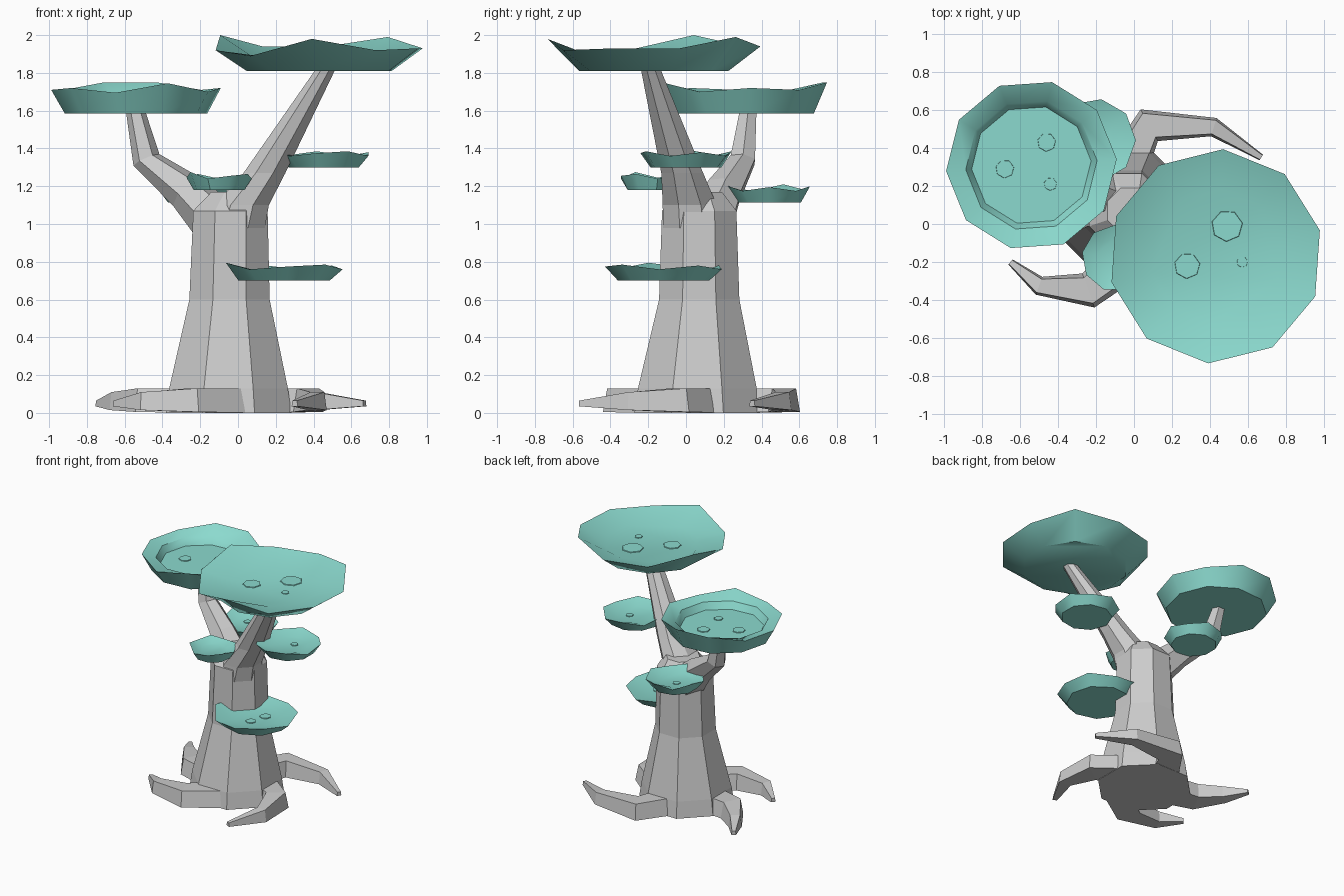
import bpy, bmesh, math
from mathutils import Vector

if "Cube" in bpy.data.objects:
    bpy.data.objects.remove(bpy.data.objects["Cube"])

teal = bpy.data.materials.new("teal_foliage")
teal.diffuse_color = (0.26, 0.70, 0.62, 1)
teal.use_nodes = True
teal.node_tree.nodes["Principled BSDF"].inputs["Base Color"].default_value = teal.diffuse_color


def loft(name, rings, mat=None, smooth=None):
    """Skin a list of equal-length rings and cap both ends."""
    bm = bmesh.new()
    vs = [[bm.verts.new(p) for p in r] for r in rings]
    n = len(rings[0])
    for a, b in zip(vs, vs[1:]):
        for i in range(n):
            j = (i + 1) % n
            bm.faces.new((a[i], a[j], b[j], b[i]))
    bm.faces.new(vs[0][::-1])
    bm.faces.new(vs[-1])
    bmesh.ops.recalc_face_normals(bm, faces=bm.faces)
    me = bpy.data.meshes.new(name)
    bm.to_mesh(me)
    bm.free()
    ob = bpy.data.objects.new(name, me)
    bpy.context.collection.objects.link(ob)
    if mat:
        me.materials.append(mat)
    if smooth:
        bpy.ops.object.select_all(action='DESELECT')
        ob.select_set(True)
        bpy.context.view_layer.objects.active = ob
        bpy.ops.object.shade_smooth_by_angle(angle=math.radians(smooth))
    return ob


def circle(c, r, n, start=22.5, axis=(0, 0, 1)):
    q = Vector((0, 0, 1)).rotation_difference(Vector(axis))
    pts = []
    for i in range(n):
        a = math.radians(start) + i * math.tau / n
        pts.append(Vector(c) + q @ Vector((r * math.cos(a), r * math.sin(a), 0)))
    return pts


# Trunk: tapering octagon
loft("trunk", [circle(c, r, 8) for c, r in (
    ((-.05, .06, 0), .36), ((-.05, .06, .13), .34), ((-.045, .07, .6), .23),
    ((-.04, .07, 1.07), .213), ((-.02, .07, 1.17), .13))])

# Right branch: straight, leaning to the large dish
loft("right_branch", [circle(c, r, 8) for c, r in (
    ((-.01, .03, .98), .165), ((.02, .02, 1.1), .155),
    ((.14, -.02, 1.27), .12), ((.47, -.19, 1.83), .055))])

# Left branch: bends outwards, then up
loft("left_branch", [circle(c, r, 6, 0, ax) for c, r, ax in (
    ((-.1, .12, 1.0), .14, (-.5, .25, .8)), ((-.27, .2, 1.17), .105, (-.7, .3, .65)),
    ((-.485, .3, 1.34), .075, (-.4, .15, .9)), ((-.545, .33, 1.61), .05, (0, 0, 1)))])


# Roots: flattened, curling clockwise and thinning to a tip
def root(name, path):
    widths = (.24, .19, .10, .035)
    heights = ((0, .13), (.005, .13), (.015, .11), (.035, .065))
    rings = []
    for i, (x, y) in enumerate(path):
        a = Vector(path[max(i - 1, 0)])
        b = Vector(path[min(i + 1, 3)])
        t = (b - a).normalized()
        s = Vector((-t.y, t.x, 0)) * widths[i] / 2
        lo, hi = (Vector((x, y, z)) for z in heights[i])
        rings.append([lo - s, lo + s, hi + s * .75, hi - s * .75])
    loft(name, rings)


root("back_root", [(-.06, .25), (.08, .52), (.42, .51), (.67, .35)])
root("front_root", [(.02, -.14), (-.24, -.35), (-.5, -.325), (-.65, -.2)])
root("left_root", [(-.2, .06), (-.5, .12), (-.64, .28), (-.74, .44)])
root("right_root", [(.1, .14), (.37, -.04), (.42, -.3), (.3, -.56)])


# Foliage dishes: (radius factor, height blend towards the wavy rim)
def dish(name, c, R, rim, start, base=.8, inner=((.62, .5),), spots=()):
    n = len(rim)
    low = circle(c, R * base, n, start)
    edge = circle(c, R, n, start)
    for p, h in zip(edge, rim):
        p.z += h
    avg = sum(rim) / n
    rings = [low, edge]
    for f, h in inner:
        rings.append(circle((c[0], c[1], c[2] + h * avg), R * f, n, start))
    loft(name, rings, teal, 40)
    floor = c[2] + inner[-1][1] * avg
    for k, (x, y, r) in enumerate(spots):
        loft(f"{name}_spot_{k + 1}", [
            circle((c[0] + x, c[1] + y, floor - .005), r, 7, 10),
            circle((c[0] + x, c[1] + y, floor + .006), r * .95, 7, 10)], teal)


dish("large_dish", (.43, -.17, 1.81), .565,
     (.13, .13, .19, .11, .08, .17, .11, .12, .12, .18), 86, .7,
     spots=((.06, .16, .085), (-.15, -.05, .07), (.14, -.03, .03)))
dish("left_dish", (-.54, .31, 1.585), .45,
     (.165, .125, .125, .135, .11, .16, .115, .135, .125, .165), 112, .84,
     ((.77, .75), (.70, .35)),
     ((.08, .12, .05), (-.14, -.02, .05), (.1, -.1, .035)))

# Small dishes share one wavy rim
wave = (.08, .06, .085, .065, .095, .06, .075, .085, .06)
for name, c, R, s, sp in (
        ("upper_right_dish", (.46, 0, 1.30), .245, 20, ((.03, .03, .03),)),
        ("front_dish", (-.10, -.18, 1.18), .175, 50, ()),
        ("lower_front_dish", (.24, -.115, .70), .315, 35,
         ((.06, .04, .045), (.02, -.09, .04))),
        ("back_dish", (-.21, .44, 1.115), .22, 0, ((-.04, .04, .03),))):
    dish(name, c, R, wave, s, .78, ((.6, .6),), sp)
